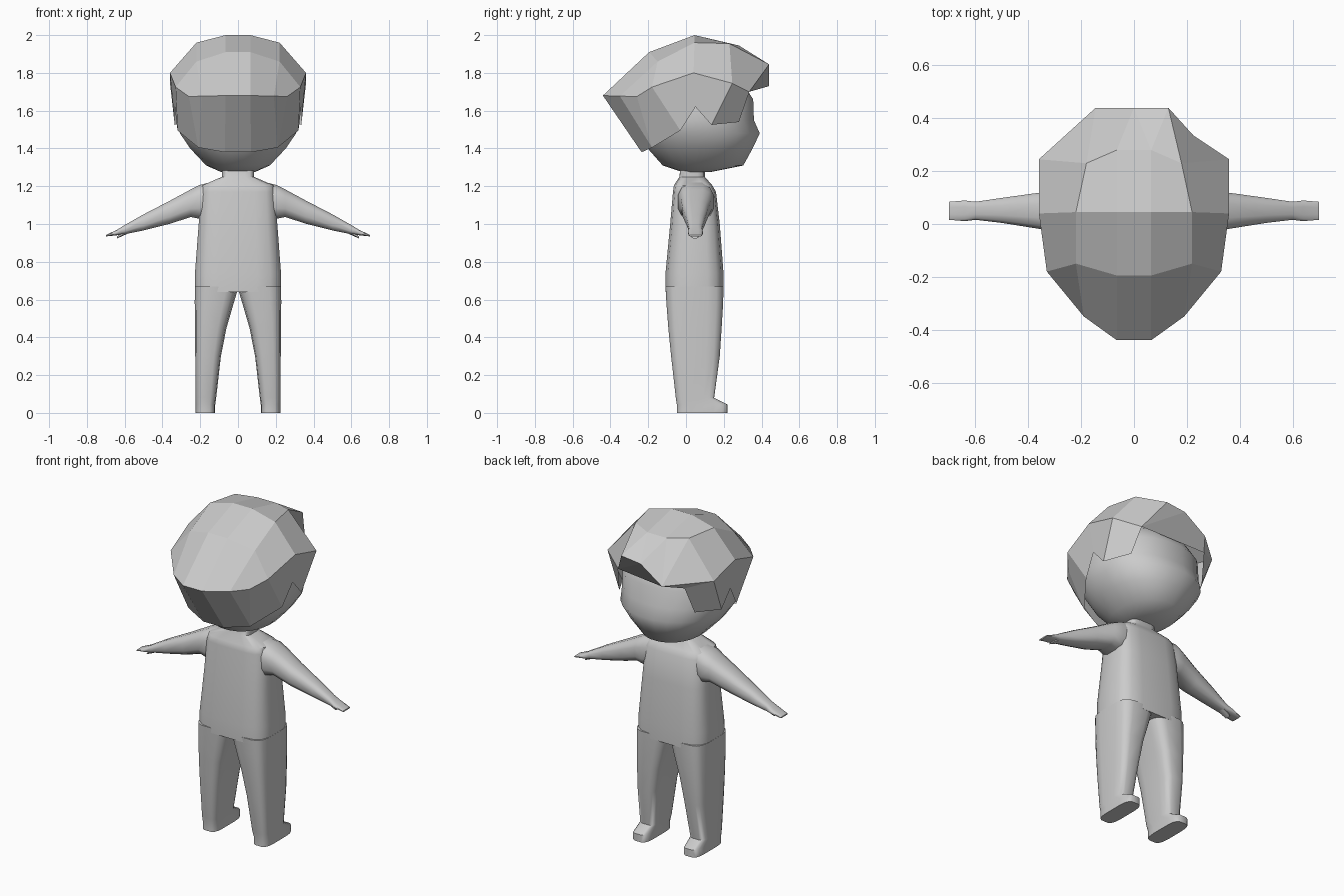
import bpy, bmesh, math

if "Cube" in bpy.data.objects:
    bpy.data.objects.remove(bpy.data.objects["Cube"])

grey = bpy.data.materials.new("plain grey")
grey.diffuse_color = (0.6, 0.6, 0.6, 1)
grey.use_nodes = True
grey.node_tree.nodes["Principled BSDF"].inputs["Base Color"].default_value = grey.diffuse_color


def finish(name, bm, smooth_angle=None):
    bmesh.ops.recalc_face_normals(bm, faces=bm.faces)
    me = bpy.data.meshes.new(name)
    bm.to_mesh(me)
    bm.free()
    me.materials.append(grey)
    ob = bpy.data.objects.new(name, me)
    bpy.context.collection.objects.link(ob)
    if smooth_angle:
        bpy.ops.object.select_all(action='DESELECT')
        ob.select_set(True)
        bpy.context.view_layer.objects.active = ob
        bpy.ops.object.shade_smooth_by_angle(angle=math.radians(smooth_angle))
    return ob


def loft(name, rings, axis='z', power=4, n=16, side=1):
    """Skin rounded-box sections (t, a0, a1, b0, b1) along the z or x axis."""
    bm = bmesh.new()
    loops = []
    for t, a0, a1, b0, b1 in rings:
        loop = []
        for i in range(n):
            th = 2 * math.pi * (i + 0.5) / n
            c, s = math.cos(th), math.sin(th)
            a = (a0 + a1) / 2 + (a1 - a0) / 2 * math.copysign(abs(c) ** (2 / power), c)
            b = (b0 + b1) / 2 + (b1 - b0) / 2 * math.copysign(abs(s) ** (2 / power), s)
            co = (a, b, t) if axis == 'z' else (t, a, b)
            loop.append(bm.verts.new((co[0] * side, co[1], co[2])))
        loops.append(loop)
    for p, q in zip(loops, loops[1:]):
        for i in range(n):
            j = (i + 1) % n
            bm.faces.new((p[i], p[j], q[j], q[i]))
    bm.faces.new(loops[0])
    bm.faces.new(loops[-1])
    return finish(name, bm, 50)


# Torso with sloping shoulders and neck
loft("torso", [(0.64, -.23, .23, -.11, .20), (0.74, -.23, .23, -.11, .20),
               (1.00, -.21, .21, -.085, .18), (1.17, -.20, .20, -.07, .16),
               (1.205, -.19, .19, -.065, .14), (1.25, -.085, .085, -.035, .10),
               (1.32, -.085, .085, -.03, .10)])

for side, word in ((1, "right"), (-1, "left")):
    # Leg and foot
    loft(word + "_leg", [(0, .12, .225, -.05, .22), (.045, .12, .225, -.05, .22),
                         (.08, .115, .225, -.055, .15), (.30, .09, .227, -.08, .18),
                         (.45, .06, .229, -.095, .19), (.58, .022, .23, -.105, .198),
                         (.67, -.005, .23, -.11, .20)], side=side)
    # Arm and hand
    loft(word + "_arm", [(.10, -.03, .13, 1.05, 1.235), (.20, -.045, .15, 1.025, 1.21),
                         (.25, -.03, .14, 1.035, 1.185), (.36, -.02, .12, 1.00, 1.125),
                         (.50, .003, .10, .965, 1.052), (.60, .015, .085, .945, .995),
                         (.64, .01, .09, .94, .97), (.70, .015, .085, .934, .942)],
         axis='x', power=2.8, n=12, side=side)
    # Thumb
    loft(word + "_thumb", [(.58, .03, .075, .95, .97), (.62, .025, .07, .932, .955),
                           (.64, .03, .065, .924, .932)], axis='x', power=2.5, n=8, side=side)

# Head, smooth and round with a fuller lower face
loft("head", [(1.275, -.09, .09, -.02, .13), (1.31, -.17, .17, -.125, .305),
              (1.40, -.255, .255, -.205, .355), (1.48, -.31, .31, -.25, .393),
              (1.55, -.32, .32, -.26, .362), (1.66, -.315, .315, -.25, .358),
              (1.75, -.27, .27, -.2, .30), (1.84, -.15, .15, -.1, .18)],
     power=2.2, n=24)

# Hair: faceted shell; L lower edge, R ridge, A/B/C crown rows
half = {
    "L0": (.07, -.235, 1.38), "L1": (.21, -.18, 1.405), "L3": (.32, -.03, 1.495),
    "L4": (.335, .05, 1.62), "L5": (.335, .135, 1.525), "L6": (.255, .28, 1.54),
    "L7": (.225, .335, 1.70),
    "R0": (.065, -.44, 1.68), "R1": (.19, -.35, 1.677), "R2": (.26, -.26, 1.675),
    "R3": (.33, -.18, 1.725), "R4": (.36, .04, 1.80), "R5": (.36, .245, 1.745),
    "A0": (.065, -.195, 1.91), "A1": (.22, -.15, 1.86),
    "B0": (.065, .045, 2.0), "B1": (.22, .045, 1.96),
    "C0": (.065, .28, 1.945), "C1": (.18, .23, 1.955),
}
bm = bmesh.new()
V = {}
for k, (x, y, z) in half.items():
    V[k + "+"] = bm.verts.new((x, y, z))
    V[k + "-"] = bm.verts.new((-x, y, z))
# Uneven fringe tips
V["D+"] = bm.verts.new((.13, .44, 1.845))
V["M"] = bm.verts.new((0, .44, 1.83))
V["D-"] = bm.verts.new((-.145, .44, 1.73))


def face(names):
    bm.faces.new([V[k] for k in names.split()])


for s in "+-":
    for quad in ("R0 R1 A1 A0", "R1 R2 R3 A1", "A0 A1 B1 B0", "A1 R3 R4 B1",
                 "B0 B1 C1 C0", "B1 R4 R5 C1", "R0 R1 L1 L0", "R1 R2 L1",
                 "R2 R3 L3 L1", "R3 R4 L4 L3", "R4 R5 L5 L4", "R5 L7 L6 L5",
                 "C0 C1 D"):
        face(" ".join(k + s for k in quad.split()))
    face(f"C0{s} M D{s}")
for a, b in (("L0", "R0"), ("R0", "A0"), ("A0", "B0"), ("B0", "C0")):
    face(f"{a}+ {a}- {b}- {b}+")
face("C0+ C0- M")
face("C1+ R5+ L7+ D+")
face("C1- R5- D-")
face("D- R5- L7-")
face("L7+ D+ M")
face("L7+ M D- L7-")
finish("hair", bm)
